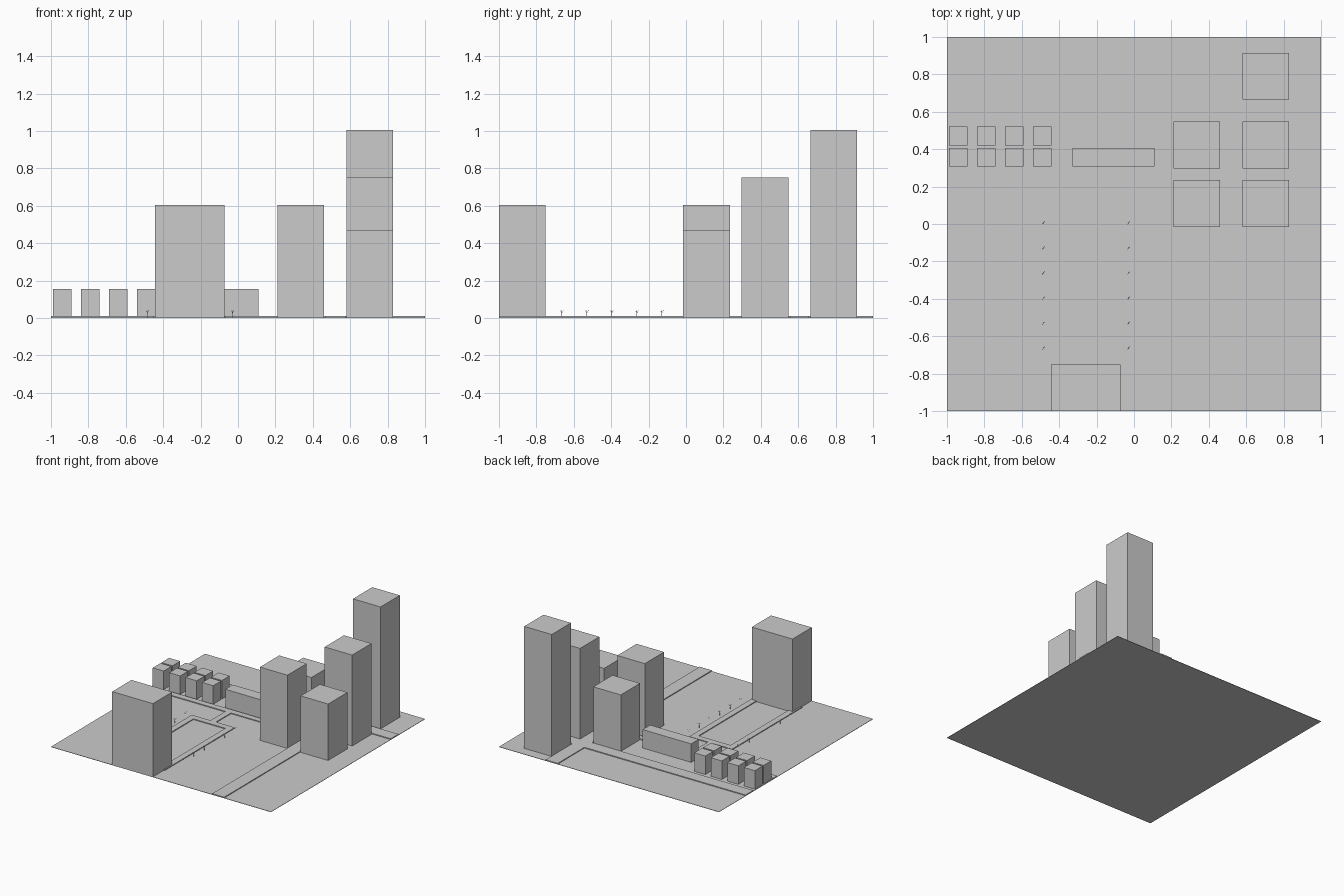
import bpy
from mathutils import Vector

if "Cube" in bpy.data.objects:
    bpy.data.objects.remove(bpy.data.objects["Cube"])

BASE = 0.003      # ground slab top
ROAD = 0.01       # raised paving top


def box(name, x0, x1, y0, y1, z0, z1):
    bpy.ops.mesh.primitive_cube_add(size=1, location=((x0 + x1) / 2, (y0 + y1) / 2, (z0 + z1) / 2))
    ob = bpy.context.object
    ob.name = name
    ob.scale = (x1 - x0, y1 - y0, z1 - z0)
    bpy.ops.object.transform_apply(location=False, rotation=False, scale=True)
    return ob


def rod(name, a, b, r):
    a, b = Vector(a), Vector(b)
    d = b - a
    bpy.ops.mesh.primitive_cylinder_add(vertices=6, radius=r, depth=d.length, location=(a + b) / 2)
    ob = bpy.context.object
    ob.name = name
    ob.rotation_euler = d.to_track_quat('Z', 'Y').to_euler()
    return ob


# Ground slab
box("ground", -1, 1, -1, 1, 0, BASE)

# Streets, slightly raised; the crossing streets butt against the long one
box("main_street", 0.465, 0.575, -1, 1, BASE, ROAD)
box("cross_street_west", -1, 0.465, 0.555, 0.655, BASE, ROAD)
box("cross_street_east", 0.575, 1, 0.555, 0.655, BASE, ROAD)
box("house_lane", -1, 0.465, 0.245, 0.295, BASE, ROAD)

# Courtyard paths
box("courtyard_link", -0.285, -0.235, 0.05, 0.245, BASE, ROAD)
box("courtyard_cross_path", -0.455, -0.065, 0.0, 0.05, BASE, ROAD)
box("courtyard_path_left", -0.455, -0.405, -0.86, 0.0, BASE, ROAD)
box("courtyard_path_right", -0.115, -0.065, -0.86, 0.0, BASE, ROAD)

# Towers: left edge, front edge, height
S = 0.25
for i, (x, y, h) in enumerate([(0.58, 0.665, 1.005), (0.58, 0.297, 0.75), (0.58, -0.015, 0.467),
                               (0.21, 0.297, 0.467), (0.21, -0.015, 0.605)]):
    box(f"tower_{i + 1}", x, x + S, y, y + S, BASE, h)

# Large front block and long low block
box("front_block", -0.443, -0.073, -1, -0.75, BASE, 0.605)
box("long_block", -0.33, 0.11, 0.307, 0.405, BASE, 0.155)

# Two rows of small houses
for row, y in enumerate((0.307, 0.42)):
    for col in range(4):
        x = -0.99 + 0.15 * col
        box(f"house_{row + 1}_{col + 1}", x, x + 0.1, y, y + 0.1, BASE, 0.155)

# Thin young trees along the courtyard
for side, x in (("left", -0.485), ("right", -0.03)):
    for i in range(6):
        y = 0.005 - 0.134 * i
        n = f"tree_{side}_{i + 1}"
        rod(n + "_trunk", (x, y, BASE), (x, y, 0.04), 0.001)
        rod(n + "_branch_a", (x, y, 0.025), (x + 0.008, y + 0.01, 0.043), 0.001)
        rod(n + "_branch_b", (x, y, 0.028), (x - 0.005, y - 0.008, 0.04), 0.001)
